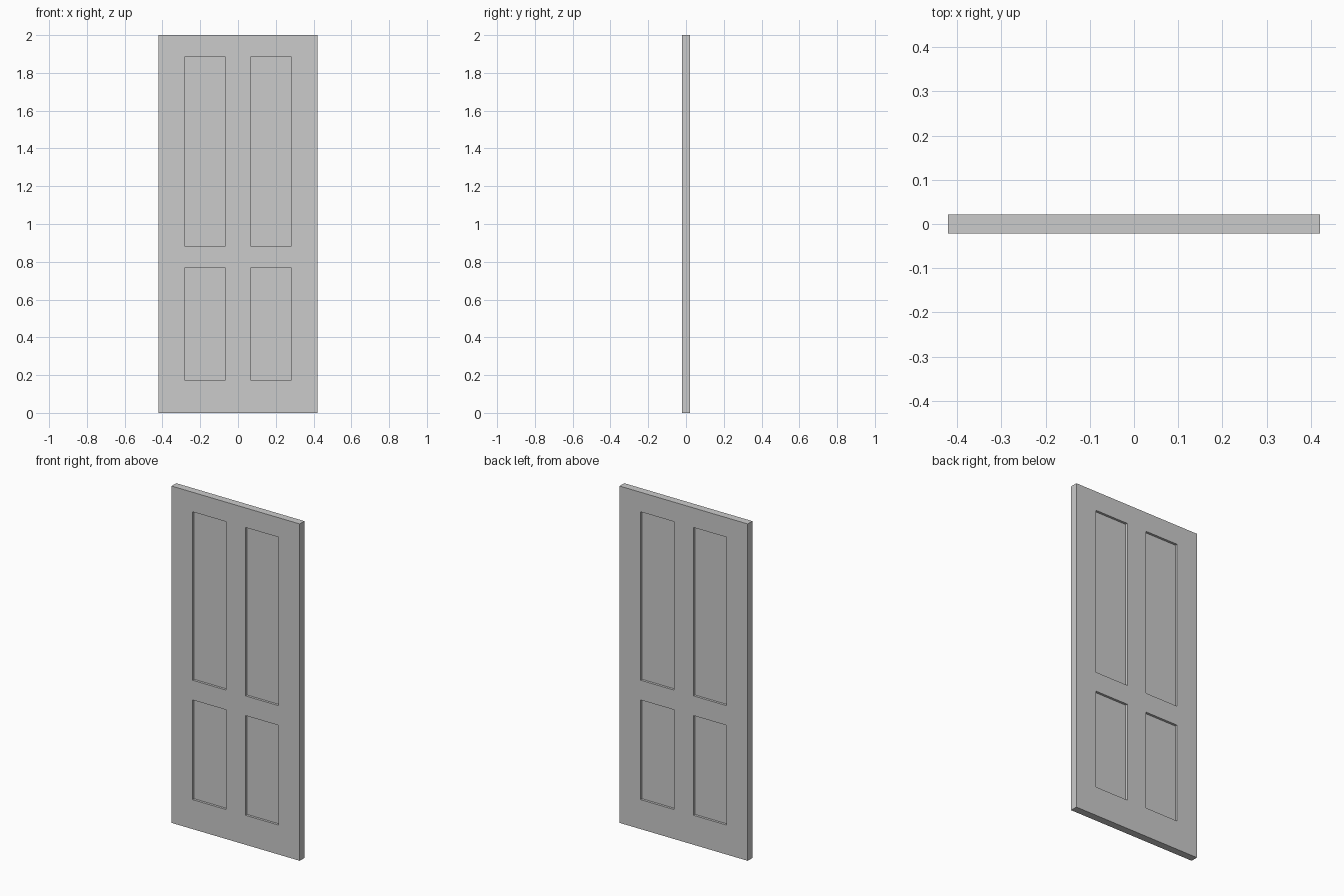
import bpy, bmesh
from mathutils import Vector, Matrix

if "Cube" in bpy.data.objects:
    bpy.data.objects.remove(bpy.data.objects["Cube"])

W, T, H = 0.842, 0.044, 2.0          # door width, thickness, height
X_IN, X_OUT = 0.065, 0.283           # panel columns, mirrored about x = 0
ROWS = [(0.175, 0.767), (0.884, 1.884)]
DEPTH = 0.014                        # recess depth on each side

bm = bmesh.new()

# Door slab
bmesh.ops.create_cube(bm, size=1, matrix=Matrix.Translation((0, 0, H / 2)) @ Matrix.Diagonal((W, T, H, 1)))


def cut(co, axis):
    bmesh.ops.bisect_plane(bm, geom=bm.verts[:] + bm.edges[:] + bm.faces[:],
                           plane_co=co, plane_no=axis)


# Stile and rail divisions
for x in (-X_OUT, -X_IN, X_IN, X_OUT):
    cut((x, 0, 0), (1, 0, 0))
for row in ROWS:
    for z in row:
        cut((0, 0, z), (0, 0, 1))
bm.normal_update()


# Recessed panels, front and back
def is_panel(f):
    c = f.calc_center_median()
    return (abs(f.normal.y) > 0.9 and X_IN < abs(c.x) < X_OUT
            and any(a < c.z < b for a, b in ROWS))


panels = [f for f in bm.faces if is_panel(f)]
for f in bmesh.ops.extrude_discrete_faces(bm, faces=panels)["faces"]:
    side = 1 if f.calc_center_median().y > 0 else -1
    bmesh.ops.translate(bm, verts=f.verts[:], vec=Vector((0, -side * DEPTH, 0)))

bmesh.ops.recalc_face_normals(bm, faces=bm.faces[:])
mesh = bpy.data.meshes.new("panelled_door")
bm.to_mesh(mesh)
bm.free()
door = bpy.data.objects.new("panelled_door", mesh)
bpy.context.collection.objects.link(door)
